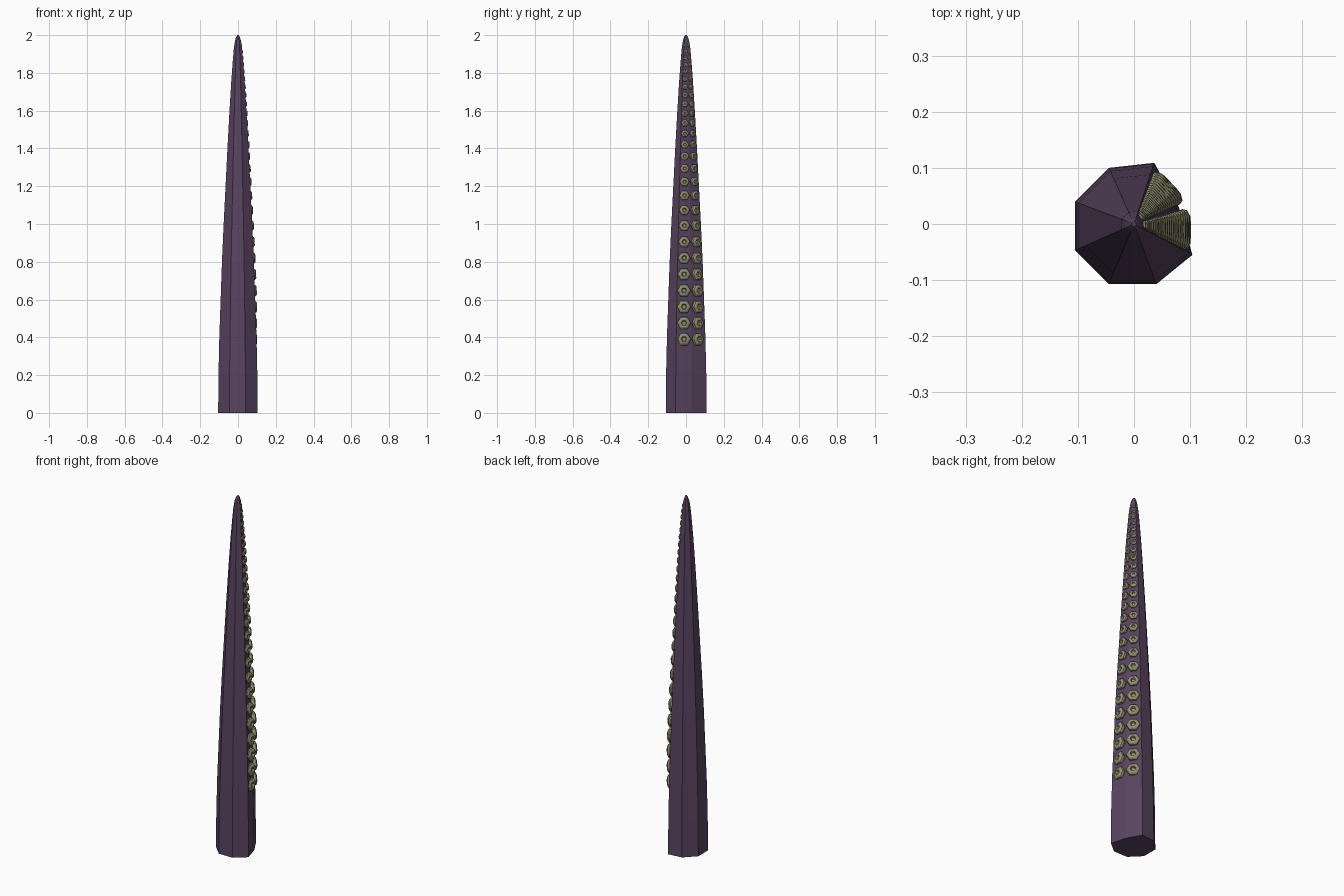
import bpy, bmesh, math
from mathutils import Vector, Matrix

if "Cube" in bpy.data.objects:
    bpy.data.objects.remove(bpy.data.objects["Cube"])


def material(name, rgb):
    m = bpy.data.materials.new(name)
    m.diffuse_color = (*rgb, 1)
    m.use_nodes = True
    m.node_tree.nodes["Principled BSDF"].inputs["Base Color"].default_value = m.diffuse_color
    return m


purple = material("dusky purple", (0.10, 0.058, 0.118))
tan = material("sucker tan", (0.30, 0.285, 0.165))


def finish(bm, name, mat):
    bmesh.ops.recalc_face_normals(bm, faces=bm.faces)
    me = bpy.data.meshes.new(name)
    bm.to_mesh(me)
    bm.free()
    me.materials.append(mat)
    ob = bpy.data.objects.new(name, me)
    bpy.context.collection.objects.link(ob)
    return ob


# Taper of the tentacle: (height, half width)
PROFILE = [(0, .105), (.2, .1035), (.4, .099), (.6, .092), (.8, .085), (1.0, .076),
           (1.2, .066), (1.4, .056), (1.6, .045), (1.75, .036), (1.86, .028),
           (1.93, .022), (1.97, .016), (1.99, .010), (2.0, .004)]


def scale_at(z):
    for (z0, r0), (z1, r1) in zip(PROFILE, PROFILE[1:]):
        if z <= z1:
            return (r0 + (r1 - r0) * (z - z0) / (z1 - z0)) / .105
    return .04


# Body: eight-sided section with a flattened side where the suckers sit
SECTION = [(.08, .03), (.036, .109), (-.045, .100), (-.105, .040),
           (-.105, -.047), (-.045, -.107), (.040, -.107), (.104, -.055)]
bm = bmesh.new()
rings = []
for z, r in PROFILE:
    k = r / .105
    rings.append([bm.verts.new((x * k, y * k, z)) for x, y in SECTION])
for a, b in zip(rings, rings[1:]):
    for i in range(8):
        j = (i + 1) % 8
        bm.faces.new((a[i], a[j], b[j], b[i]))
bm.faces.new(rings[0])
bm.faces.new(rings[-1])
finish(bm, "tentacle_body", purple)

# Suckers: six-sided cups (radius, height) with a raised rim and a hollow
CUP = [(.8, -1.0), (1.0, -.45), (.95, -.2), (.66, 0), (.42, 0), (.28, -.35)]


def add_sucker(bm, centre, angle, radius, depth):
    n = Vector((math.cos(angle), math.sin(angle), .045)).normalized()
    side = Vector((-math.sin(angle), math.cos(angle), 0))
    up = n.cross(side)
    loops = []
    for r, h in CUP:
        loops.append([bm.verts.new(centre + n * h * depth
                      + (side * math.cos(i * math.pi / 3) + up * math.sin(i * math.pi / 3)) * r * radius)
                      for i in range(6)])
    for a, b in zip(loops, loops[1:]):
        for i in range(6):
            j = (i + 1) % 6
            bm.faces.new((a[i], a[j], b[j], b[i]))
    bm.faces.new(loops[0])
    bm.faces.new(loops[-1])


# Two columns, shrinking and closing up towards the tip
for name, pos_deg, face_deg, reach in (("sucker_column_side", -6, 0, 1.0),
                                       ("sucker_column_back", 47, 43, .97)):
    bm = bmesh.new()
    z = .39
    while z < 1.965:
        k = scale_at(z)
        gap = min(.086, .087 - (z - .9) * .055)
        d = min(.101, .116 * k) * reach
        a = math.radians(pos_deg)
        centre = Vector((d * math.cos(a), d * math.sin(a), z))
        add_sucker(bm, centre, math.radians(face_deg), min(gap * .43, .042 * k), .034 * k)
        z += gap
    finish(bm, name, tan)
